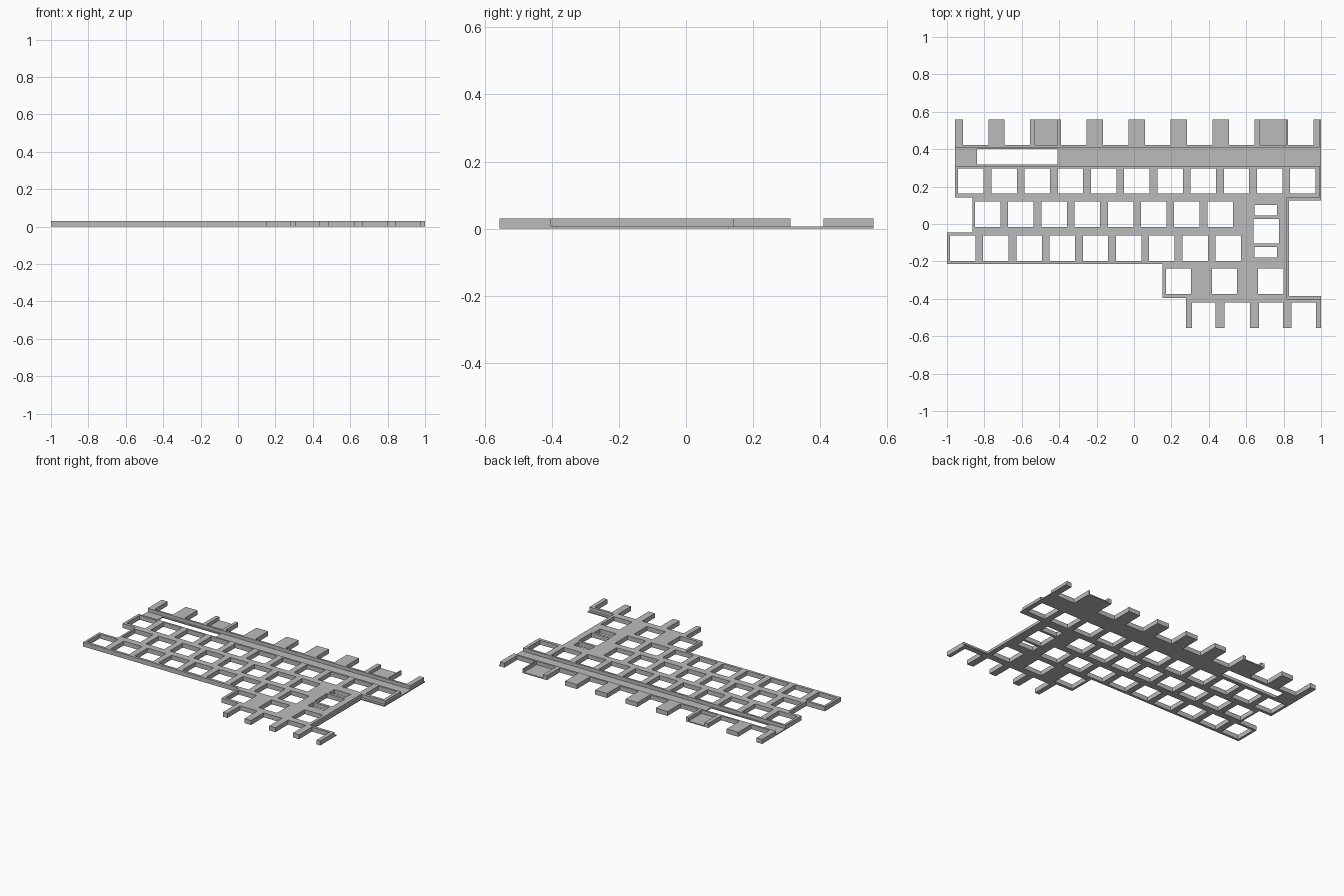
import bpy
import bmesh

HEIGHT = 0.03
FLOOR = 0.007
HOLE = 0.136
PITCH = 0.1775

if "Cube" in bpy.data.objects:
    bpy.data.objects.remove(bpy.data.objects["Cube"], do_unlink=True)

grey = bpy.data.materials.new("plain grey")
grey.use_nodes = True
colour = (0.5, 0.5, 0.5, 1)
grey.diffuse_color = colour
grey.node_tree.nodes["Principled BSDF"].inputs["Base Color"].default_value = colour


def add_prism(bm, outline, low, high):
    """Extrude a flat outline between two heights."""
    face = bm.faces.new([bm.verts.new((x, y, low)) for x, y in outline])
    top = bmesh.ops.extrude_face_region(bm, geom=[face])["geom"]
    verts = [g for g in top if isinstance(g, bmesh.types.BMVert)]
    bmesh.ops.translate(bm, verts=verts, vec=(0, 0, high - low))


def make_object(name, outlines, low, high):
    bm = bmesh.new()
    for outline in outlines:
        add_prism(bm, outline, low, high)
    bmesh.ops.recalc_face_normals(bm, faces=bm.faces)
    mesh = bpy.data.meshes.new(name)
    bm.to_mesh(mesh)
    bm.free()
    mesh.materials.append(grey)
    obj = bpy.data.objects.new(name, mesh)
    bpy.context.collection.objects.link(obj)
    return obj


def rect(x0, x1, y0, y1):
    return [(x0, y0), (x1, y0), (x1, y1), (x0, y1)]


def key_row(start, count, y, pitch=PITCH):
    """A row of square key openings, from the left lower corner."""
    return [rect(start + i * pitch, start + i * pitch + HOLE, y, y + HOLE)
            for i in range(count)]


# Plate outline
plate = make_object("key_plate", [[
    (-0.957, 0.558), (-0.957, 0.142), (-0.863, 0.142), (-0.863, -0.045),
    (-1, -0.045), (-1, -0.215), (0.153, -0.215), (0.153, -0.395),
    (0.277, -0.395), (0.277, -0.555), (1, -0.555), (1, -0.385),
    (0.828, -0.385), (0.828, 0.125), (1, 0.125), (1, 0.558)]], 0, HEIGHT)

# Key openings
holes = key_row(-0.94, 11, 0.162)
holes += key_row(-0.85, 8, -0.017)
holes += key_row(-0.984, 9, -0.198)
holes += key_row(0.17, 3, -0.375, 0.246)

# Tall key with its two stabiliser slots
holes += [rect(0.64, 0.775, -0.105, 0.028),
          rect(0.645, 0.765, 0.045, 0.102),
          rect(0.645, 0.765, -0.18, -0.122)]

# Slot in the channel floor
holes.append(rect(-0.84, -0.41, 0.318, 0.4))

# Open key bays along the back and front edges
for x in (-0.915, -0.692, -0.39, -0.166, 0.059, 0.284, 0.508, 0.823):
    holes.append(rect(x, x + HOLE, 0.422, 0.6))
for left, right in ((0.31, 0.437), (0.485, 0.62), (0.667, 0.797), (0.843, 0.973)):
    holes.append(rect(left, right, -0.6, -0.42))

# Long channel, connector recesses and the thin ledge on the right
channel = [rect(-1.1, 1.1, 0.311, 0.409)]
recesses = [rect(-0.53, -0.41, 0.422, 0.6), rect(0.672, 0.815, 0.422, 0.6)]
ledge = [rect(0.818, 1.1, -0.402, 0.142), rect(0.993, 1.1, 0.142, 0.311),
         rect(0.993, 1.1, 0.409, 0.6)]

cutters = [make_object("opening_cutter", holes, -0.1, 0.1),
           make_object("channel_cutter", channel, FLOOR, 0.1),
           make_object("recess_cutter", recesses, FLOOR, 0.1)]
cutters += [make_object("ledge_cutter", [r], FLOOR, 0.1) for r in ledge]

for cutter in cutters:
    mod = plate.modifiers.new(cutter.name, "BOOLEAN")
    mod.operation = "DIFFERENCE"
    mod.solver = "EXACT"
    mod.object = cutter

# Bake the cuts and drop the cutters
bpy.context.view_layer.update()
graph = bpy.context.evaluated_depsgraph_get()
cut_mesh = bpy.data.meshes.new_from_object(plate.evaluated_get(graph))
plate.modifiers.clear()
plate.data = cut_mesh
cut_mesh.name = "key_plate"
for cutter in cutters:
    bpy.data.objects.remove(cutter, do_unlink=True)
